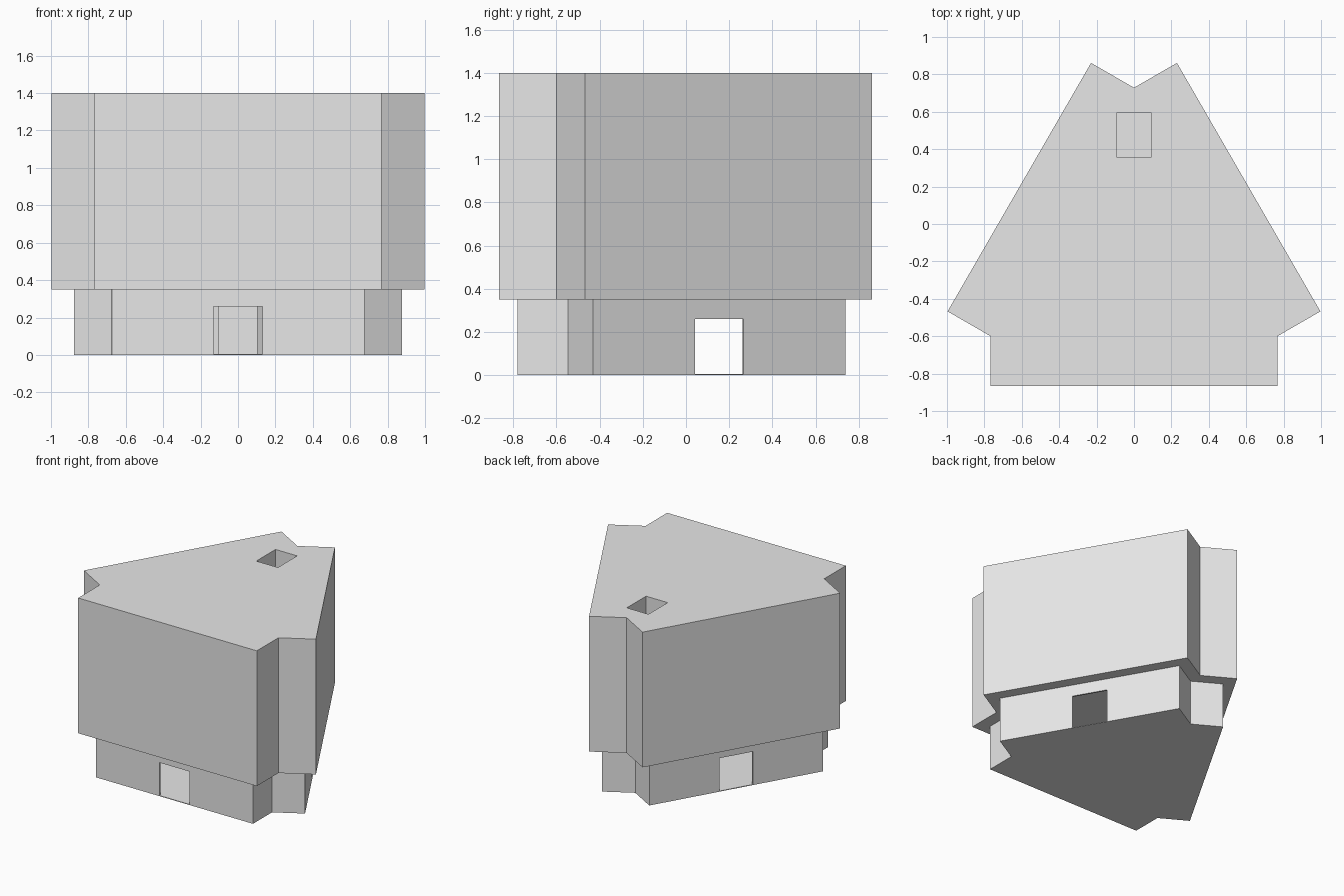
import bpy, bmesh, math
from mathutils import Matrix, Vector

cube = bpy.data.objects.get("Cube")
if cube:
    bpy.data.objects.remove(cube, do_unlink=True)

CENTRE = Vector((0, -0.157, 0))
WALL = 0.012
HEIGHT, STEP = 1.4, 0.35

grey = bpy.data.materials.new("plain_grey")
grey.use_nodes = True
grey.diffuse_color = (0.8, 0.8, 0.8, 1)
grey.node_tree.nodes["Principled BSDF"].inputs["Base Color"].default_value = (0.8, 0.8, 0.8, 1)


def turns(points):
    """Repeat points three times around the vertical axis of the plan."""
    for i in range(3):
        rot = Matrix.Rotation(math.radians(120 * i), 3, 'Z')
        yield [rot @ Vector(p) + CENTRE for p in points]


def plan(half, reach):
    """Triangle plan with notched corners."""
    notch = (half, -half * math.tan(math.radians(30)), 0)
    side = [(-half, -reach, 0), (half, -reach, 0), notch]
    return [p for third in turns(side) for p in third]


def rect(half, y0, y1):
    return [Vector(p) for p in ((-half, y0, 0), (half, y0, 0), (half, y1, 0), (-half, y1, 0))]


def prism(name, outlines, z0, z1):
    bm = bmesh.new()
    for outline in outlines:
        face = bm.faces.new([bm.verts.new((p.x, p.y, z0)) for p in outline])
        geo = bmesh.ops.extrude_face_region(bm, geom=[face])["geom"]
        top = [v for v in geo if isinstance(v, bmesh.types.BMVert)]
        bmesh.ops.translate(bm, verts=top, vec=(0, 0, z1 - z0))
    bmesh.ops.recalc_face_normals(bm, faces=bm.faces)
    mesh = bpy.data.meshes.new(name)
    bm.to_mesh(mesh)
    bm.free()
    mesh.materials.append(grey)
    obj = bpy.data.objects.new(name, mesh)
    bpy.context.collection.objects.link(obj)
    return obj


def carve(obj, *cutters):
    """Cut each cutter out of the object, then discard the cutters."""
    for cutter in cutters:
        mod = obj.modifiers.new("cut", 'BOOLEAN')
        mod.operation, mod.solver, mod.object = 'DIFFERENCE', 'EXACT', cutter
    bpy.context.view_layer.update()
    result = obj.evaluated_get(bpy.context.evaluated_depsgraph_get())
    mesh = bpy.data.meshes.new_from_object(result)
    obj.modifiers.clear()
    obj.data = mesh
    for cutter in cutters:
        bpy.data.objects.remove(cutter, do_unlink=True)


# Ground storey: floor, thin walls and a doorway in each long side
base = prism("ground_storey", [plan(0.675, 0.623)], 0, STEP)
room = prism("room_cutter", [plan(0.675 - WALL, 0.623 - WALL)], 0.005, STEP + 0.1)
door = [(-0.13, -0.8, 0), (0.13, -0.8, 0), (0.13, -0.5, 0), (-0.13, -0.5, 0)]
doors = prism("door_cutter", list(turns(door)), 0.005, 0.26)
carve(base, room, doors)

# Wide upper block: hollow, with a shaft opening in the roof
block = prism("upper_block", [plan(0.767, 0.708)], STEP, HEIGHT)
hall = prism("hall_cutter", [plan(0.767 - WALL, 0.708 - WALL)], STEP + WALL, HEIGHT - WALL)
roof_hole = prism("roof_hole_cutter", [rect(0.093, 0.357, 0.593)], HEIGHT - 0.1, HEIGHT + 0.1)
floor_hole = prism("floor_hole_cutter", [rect(0.1, 0.35, 0.6)], STEP - 0.1, STEP + 0.1)
carve(block, hall, roof_hole, floor_hole)

# Shaft running from the ground floor up to the roof
shaft = prism("shaft", [rect(0.105, 0.345, 0.605)], 0.003, HEIGHT - WALL)
bore = prism("bore_cutter", [rect(0.093, 0.357, 0.593)], 0.01, HEIGHT + 0.1)
carve(shaft, bore)
